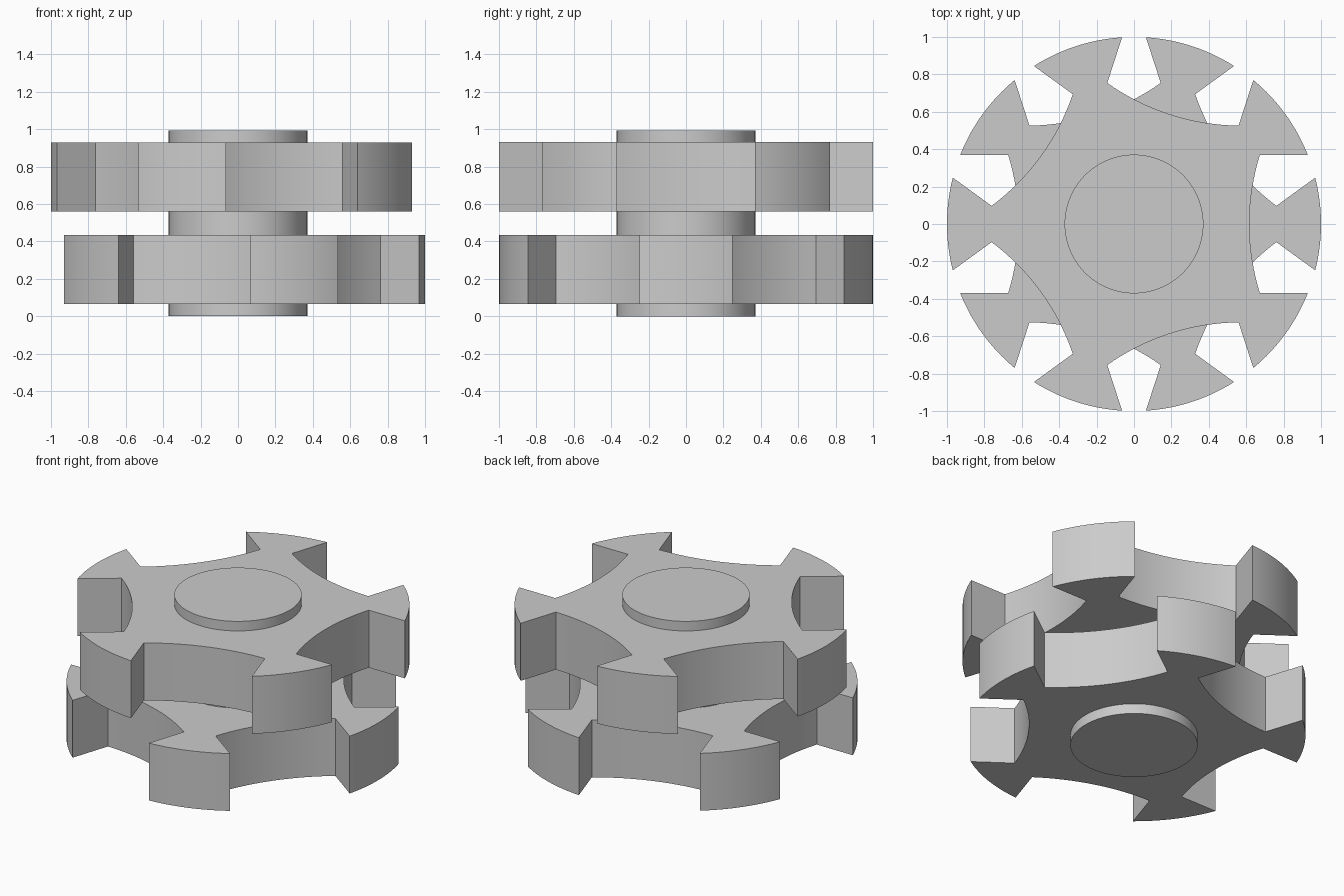
import bpy, bmesh
from math import sin, cos, asin, sqrt, pi, radians

cube = bpy.data.objects.get("Cube")
if cube:
    bpy.data.objects.remove(cube, do_unlink=True)

grey = bpy.data.materials.new("plain grey")
grey.diffuse_color = (0.6, 0.6, 0.6, 1)
grey.use_nodes = True
grey.node_tree.nodes["Principled BSDF"].inputs["Base Color"].default_value = (0.6, 0.6, 0.6, 1)

TEETH = 5
SLOT = 0.369          # half width of each gap between teeth
FLOOR = 0.617         # radius at the middle of a gap
SCOOP = 1.25          # radius of the concave gap floor


def extrude_profile(name, points, bottom, top):
    """Solid with a flat outline, sharp rims and smooth curved walls."""
    bm = bmesh.new()
    face = bm.faces.new([bm.verts.new((x, y, bottom)) for x, y in points])
    result = bmesh.ops.extrude_face_region(bm, geom=[face])
    verts = [v for v in result["geom"] if isinstance(v, bmesh.types.BMVert)]
    bmesh.ops.translate(bm, verts=verts, vec=(0, 0, top - bottom))
    bmesh.ops.recalc_face_normals(bm, faces=bm.faces)
    mesh = bpy.data.meshes.new(name)
    bm.to_mesh(mesh)
    bm.free()
    mesh.materials.append(grey)
    obj = bpy.data.objects.new(name, mesh)
    bpy.context.collection.objects.link(obj)
    bpy.ops.object.select_all(action="DESELECT")
    obj.select_set(True)
    bpy.context.view_layer.objects.active = obj
    bpy.ops.object.shade_smooth_by_angle(angle=radians(25))
    return obj


def wheel_outline(first_tooth, steps=16):
    """Repeat one gap floor and one tooth rim around the circle."""
    pitch = 2 * pi / TEETH
    scoop_half = asin(SLOT / SCOOP)
    rim_start = asin(SLOT)
    sector = []
    # concave gap floor
    for i in range(steps + 1):
        a = scoop_half * (2 * i / steps - 1)
        sector.append((FLOOR + SCOOP * (1 - cos(a)), SCOOP * sin(a)))
    # outer rim of the tooth that follows
    for i in range(steps + 1):
        a = rim_start + (pitch - 2 * rim_start) * i / steps
        sector.append((cos(a), sin(a)))
    points = []
    for k in range(TEETH):
        t = first_tooth + (k + 0.5) * pitch
        points += [(x * cos(t) - y * sin(t), x * sin(t) + y * cos(t)) for x, y in sector]
    return points


# Two toothed wheels, turned half a pitch against each other
extrude_profile("lower_wheel", wheel_outline(0), 0.065, 0.434)
extrude_profile("upper_wheel", wheel_outline(pi), 0.56, 0.93)

# Central shaft through both wheels
circle = [(0.371 * cos(2 * pi * i / 96), 0.371 * sin(2 * pi * i / 96)) for i in range(96)]
extrude_profile("shaft", circle, 0.0, 0.992)
